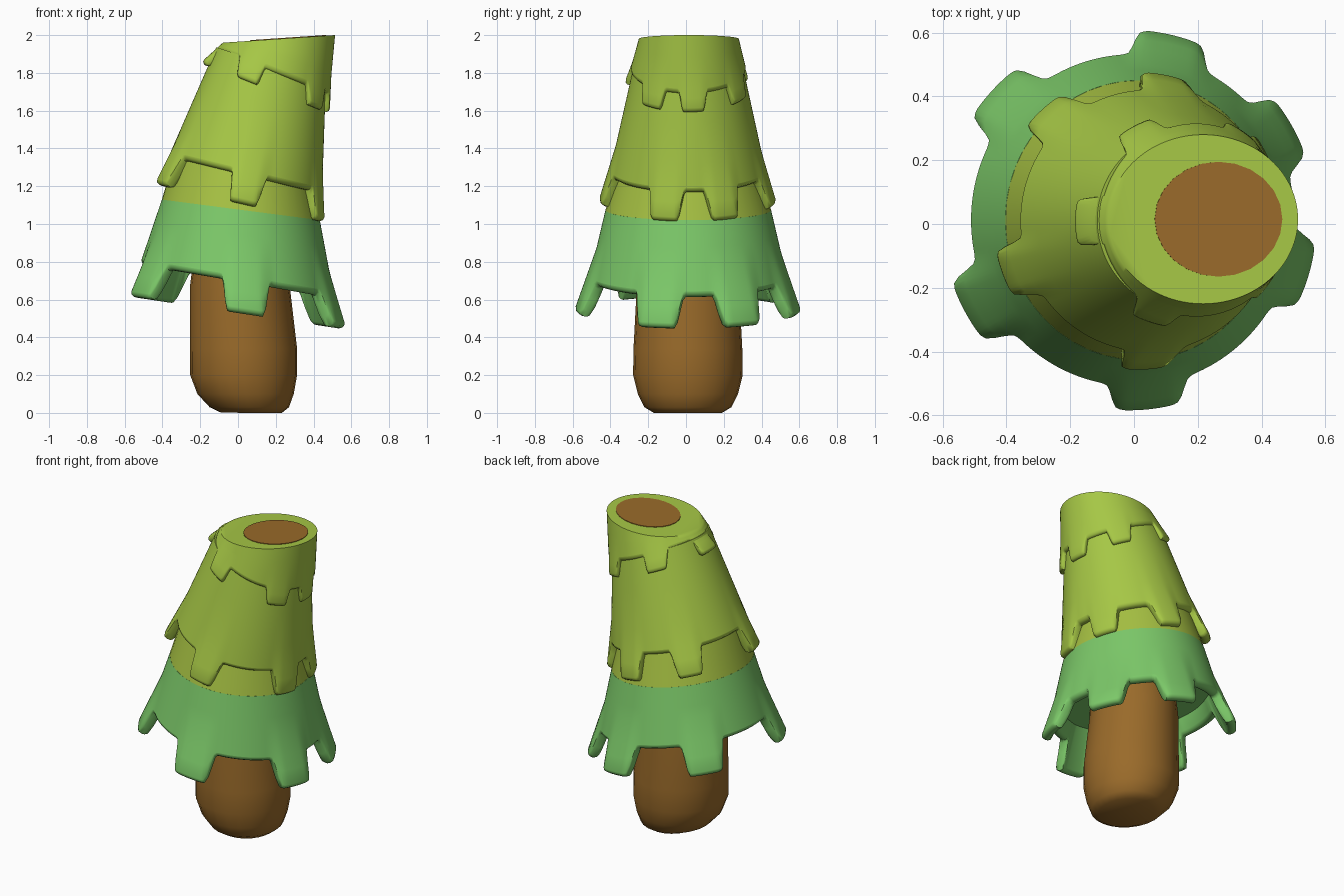
import bpy, bmesh, math
from mathutils import Vector

if "Cube" in bpy.data.objects:
    bpy.data.objects.remove(bpy.data.objects["Cube"])


def material(name, color):
    m = bpy.data.materials.new(name)
    m.diffuse_color = (*color, 1)
    m.use_nodes = True
    m.node_tree.nodes["Principled BSDF"].inputs["Base Color"].default_value = m.diffuse_color
    return m


GREEN = material("leaf green", (0.20, 0.58, 0.14))
LIME = material("lime green", (0.38, 0.57, 0.06))
BAND = material("yellow green", (0.38, 0.53, 0.055))
BROWN = material("bark brown", (0.32, 0.145, 0.023))


def ring_point(ring, a):
    """Point at angle a on a tilted ellipse (cx, cy, z, slope, rx, ry)."""
    cx, cy, z, slope, rx, ry = ring
    dx = rx * math.cos(a)
    return Vector((cx + dx, cy + ry * math.sin(a), z + slope * dx))


def loft(name, columns, mat, angle=40):
    """Closed solid from vertical columns of points, capped at both ends."""
    bm = bmesh.new()
    cols = [[bm.verts.new(p) for p in col] for col in columns]
    n = len(cols)
    for i in range(n):
        a, b = cols[i], cols[(i + 1) % n]
        for k in range(len(a) - 1):
            bm.faces.new((a[k], b[k], b[k + 1], a[k + 1]))
    bm.faces.new([c[0] for c in cols])
    bm.faces.new([c[-1] for c in cols])
    bmesh.ops.recalc_face_normals(bm, faces=bm.faces[:])
    me = bpy.data.meshes.new(name)
    bm.to_mesh(me)
    bm.free()
    me.materials.append(mat)
    ob = bpy.data.objects.new(name, me)
    bpy.context.collection.objects.link(ob)
    bpy.ops.object.select_all(action='DESELECT')
    ob.select_set(True)
    bpy.context.view_layer.objects.active = ob
    bpy.ops.object.shade_smooth_by_angle(angle=math.radians(angle))
    return ob


def stack(name, rings, mat, n=24, angle=40):
    angles = [2 * math.pi * i / n for i in range(n)]
    return loft(name, [[ring_point(r, a) for r in rings] for a in angles], mat, angle)


def tab_amount(deg, tabs, half, soft):
    """1 inside a hanging tab, 0 between tabs, with rounded shoulders."""
    best = 0
    for t in tabs:
        d = abs((deg - t + 180) % 360 - 180)
        x = min(max((half - d) / soft, 0), 1)
        best = max(best, x * x * (3 - 2 * x))
    return best


def skirt(name, top, rim, tabs, depth, thick, mat, half=14.5, flare=0.0, inner=0.7, n=240):
    """Hollow foliage layer whose rim carries rounded hanging tabs."""
    cols = []
    for i in range(n):
        a = 2 * math.pi * i / n
        f = tab_amount(360 * i / n, tabs, half, 5.5)
        g = tab_amount(360 * i / n, tabs, half + 3, 11)
        p, q = ring_point(top, a), ring_point(rim, a)
        length = (q - p).length
        d = (q - p) / length
        radial = Vector((math.cos(a), math.sin(a), 0))
        # inward normal of the sloping wall
        inward = (-radial - d * (-radial).dot(d)).normalized()
        end = length + depth * f
        e = min(0.025, length * 0.4)
        start = max(length - depth, 0)

        def at(s, off):
            # tabs bend outward from just above the rim
            bend = max(s - start, 0) / (length + depth - start)
            return p + d * s + inward * off * thick + radial * flare * g * bend

        low = length - e
        col = [p, at(length * 0.35, 0), at(max(start, low * 0.5), 0), at(low, 0),
               at(low + (end - e - low) * 0.5 + 0.001, 0), at(end - e + 0.002, 0),
               at(end - e * 0.3, 0.12), at(end, 0.4), at(end, 0.65),
               at(end - e * 0.3, 0.9), at(end - e, 1), at(length * inner, 1)]
        cols.append(col)
    return loft(name, cols, mat, 50)


# Leaning trunk, rounded at the foot and cut flat at the top
stack("trunk", [
    (0.07, 0.01, 0.0, -0.01, 0.16, 0.18),
    (0.06, 0.01, 0.03, 0, 0.21, 0.23),
    (0.04, 0.01, 0.10, 0, 0.255, 0.265),
    (0.03, 0.01, 0.20, 0, 0.283, 0.29),
    (0.03, 0.01, 0.34, 0, 0.283, 0.288),
    (0.01, 0.01, 0.68, 0, 0.263, 0.27),
    (0.03, 0.01, 1.10, 0, 0.23, 0.24),
    (0.255, 0.015, 1.90, 0.06, 0.20, 0.18),
    (0.265, 0.015, 1.987, 0.068, 0.20, 0.18)], BROWN)

# Bottom foliage layer
boundary = (0.015, 0.012, 1.075, -0.13, 0.418, 0.438)
skirt("lower_foliage", boundary, (-0.005, 0.012, 0.705, -0.165, 0.513, 0.525),
      (30, 77, 137, 209, 275.5, 343), 0.17, 0.06, GREEN, half=15, flare=0.04)

# Plain band showing between the lower and middle layers
stack("foliage_band", [boundary, (0.035, 0.01, 1.38, -0.24, 0.34, 0.35)], BAND, 48)

# Middle foliage layer
skirt("middle_foliage", (0.175, 0.012, 1.84, -0.33, 0.29, 0.287),
      (0.04, 0.01, 1.265, -0.24, 0.405, 0.415),
      (26, 79, 131, 201, 273, 344), 0.155, 0.06, LIME, half=14, flare=0.025)

# Top foliage layer with its flat cut top
skirt("upper_foliage", (0.217, 0.015, 1.98, 0.068, 0.297, 0.265),
      (0.187, 0.012, 1.81, -0.40, 0.298, 0.308),
      (5, 58, 122, 180, 247, 322), 0.10, 0.04, LIME, half=15, flare=0.01)
